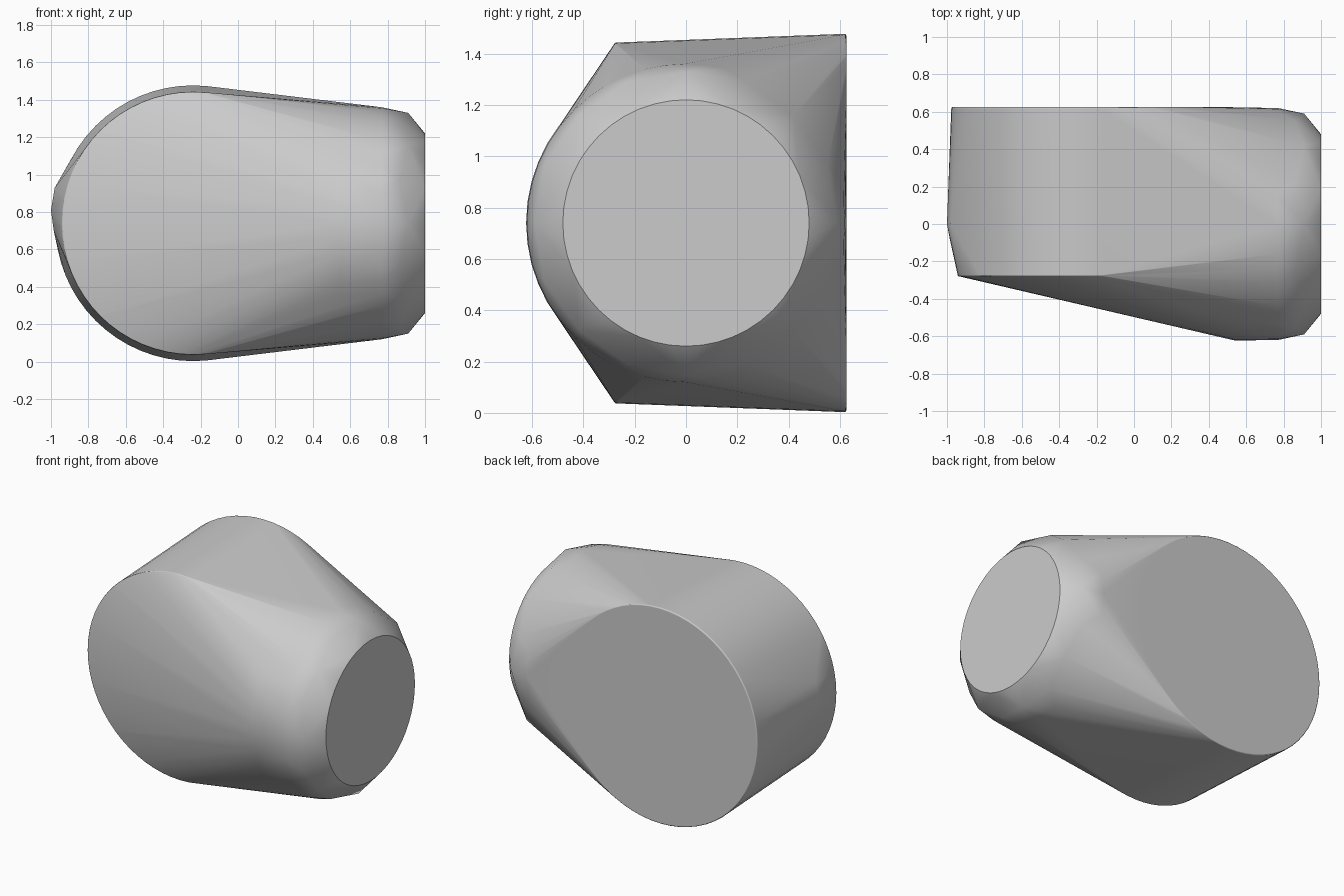
import bpy, bmesh
from math import sin, cos, pi, radians
from mathutils import Vector

default_cube = bpy.data.objects.get("Cube")
if default_cube:
    bpy.data.objects.remove(default_cube, do_unlink=True)

MID = 0.74       # height of the long axis
DRUM_X = -0.24   # centre of the wide drum end


def nose_ring(x, radius, count, start=0.0):
    """Circle around the long axis, facing +x."""
    angles = [start + 2 * pi * i / count for i in range(count)]
    return [Vector((x, radius * cos(a), MID + radius * sin(a))) for a in angles]


def drum_ring(y, radius, count=64):
    """Circle of the wide drum end, facing front and back."""
    angles = [2 * pi * i / count for i in range(count)]
    return [Vector((DRUM_X + radius * cos(a), y, MID + radius * sin(a))) for a in angles]


def rounded_drum(y, radius, side, soft=0.008, steps=3):
    """Drum rim with a tiny rounded edge."""
    points = []
    for i in range(steps + 1):
        a = pi / 2 * i / steps
        points += drum_ring(y - side * soft * (1 - sin(a)), radius - soft * (1 - cos(a)))
    return points


# Drum: wide back rim, slightly smaller front rim
points = rounded_drum(0.625, 0.737, 1) + rounded_drum(-0.28, 0.703, -1)

# Nose: short cylinder, scalloped chamfer and flat round cap
points += nose_ring(0.54, 0.623, 48) + nose_ring(0.77, 0.62, 48)
points += nose_ring(0.865, 0.597, 8, pi / 8) + nose_ring(0.91, 0.59, 8)
points += nose_ring(1.0, 0.48, 48)

# Slight bulge on the far end of the drum
points += [Vector(p) for p in ((-1, 0, 0.81), (-0.98, 0, 0.93), (-0.985, -0.08, 0.7))]

# Wrap all rings in one skin
bm = bmesh.new()
for p in points:
    bm.verts.new(p)
bmesh.ops.convex_hull(bm, input=bm.verts[:], use_existing_faces=False)
bmesh.ops.delete(bm, geom=[v for v in bm.verts if not v.link_faces], context='VERTS')
bmesh.ops.dissolve_limit(bm, angle_limit=radians(0.2), verts=bm.verts[:], edges=bm.edges[:])
bmesh.ops.recalc_face_normals(bm, faces=bm.faces[:])
mesh = bpy.data.meshes.new("body_shell")
bm.to_mesh(mesh)
bm.free()

body = bpy.data.objects.new("body_shell", mesh)
bpy.context.collection.objects.link(body)

# Plain grey
grey = bpy.data.materials.new("plain_grey")
grey.use_nodes = True
colour = (0.6, 0.6, 0.6, 1)
grey.diffuse_color = colour
grey.node_tree.nodes["Principled BSDF"].inputs["Base Color"].default_value = colour
mesh.materials.append(grey)

# Smooth skin with a crisp cap edge
bpy.ops.object.select_all(action='DESELECT')
body.select_set(True)
bpy.context.view_layer.objects.active = body
bpy.ops.object.shade_smooth_by_angle(angle=radians(35))
weighted = body.modifiers.new("even_shading", 'WEIGHTED_NORMAL')
weighted.keep_sharp = True
